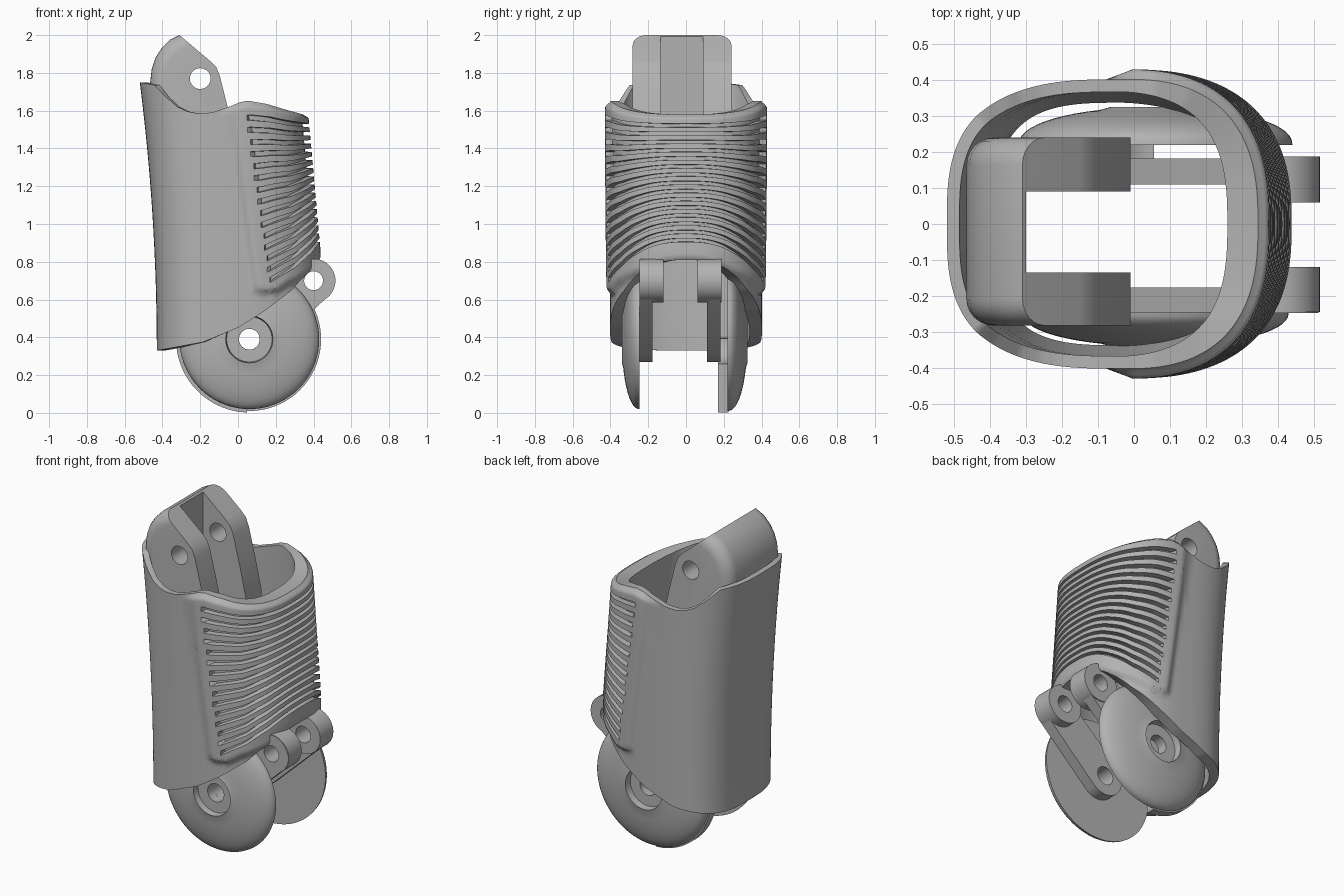
import bpy, bmesh, math
from math import sin, cos, pi, radians
from mathutils import Vector

if "Cube" in bpy.data.objects:
    bpy.data.objects.remove(bpy.data.objects["Cube"])

grey = bpy.data.materials.new("plain grey")
grey.use_nodes = True
grey.diffuse_color = (0.45, 0.45, 0.45, 1)
grey.node_tree.nodes["Principled BSDF"].inputs["Base Color"].default_value = (0.45, 0.45, 0.45, 1)

PIVOT = (0.06, 0.39)
HINGE = (0.40, 0.70)
KNUCKLE = (-0.20, 1.77)


def finish(name, bm):
    bmesh.ops.recalc_face_normals(bm, faces=bm.faces)
    mesh = bpy.data.meshes.new(name)
    bm.to_mesh(mesh)
    bm.free()
    mesh.materials.append(grey)
    ob = bpy.data.objects.new(name, mesh)
    bpy.context.collection.objects.link(ob)
    return ob


def smooth(ob, angle=32):
    bpy.ops.object.select_all(action='DESELECT')
    ob.select_set(True)
    bpy.context.view_layer.objects.active = ob
    bpy.ops.object.shade_smooth_by_angle(angle=radians(angle))


def skin(bm, loops):
    """Bridge closed loops of points into a closed ring of faces."""
    rows = [[bm.verts.new(p) for p in loop] for loop in loops]
    for a, b in zip(rows, rows[1:] + rows[:1]):
        for i in range(len(a)):
            j = (i + 1) % len(a)
            bm.faces.new((a[i], a[j], b[j], b[i]))


def lathe(name, centre, profile, segs=72):
    """Spin a closed (radius, y) profile about a y-directed axis."""
    bm = bmesh.new()
    skin(bm, [[(centre[0] + r * cos(2 * pi * i / segs), y, centre[1] + r * sin(2 * pi * i / segs))
               for r, y in profile] for i in range(segs)])
    ob = finish(name, bm)
    smooth(ob)
    return ob


def prism(name, outline, y0, y1):
    """Extrude an (x, z) outline along y."""
    bm = bmesh.new()
    ends = [[bm.verts.new((x, y, z)) for x, z in outline] for y in (y0, y1)]
    for end in ends:
        bm.faces.new(end)
    for i in range(len(outline)):
        j = (i + 1) % len(outline)
        bm.faces.new((ends[0][i], ends[0][j], ends[1][j], ends[1][i]))
    return finish(name, bm)


def arc(centre, r, a0, a1, n=20):
    return [(centre[0] + r * cos(a0 + (a1 - a0) * i / n),
             centre[1] + r * sin(a0 + (a1 - a0) * i / n)) for i in range(n + 1)]


def cut(ob, cutter):
    cutter.hide_render = True
    mod = ob.modifiers.new("cut", 'BOOLEAN')
    mod.operation, mod.object, mod.solver = 'DIFFERENCE', cutter, 'EXACT'
    bpy.context.view_layer.update()
    deps = bpy.context.evaluated_depsgraph_get()
    mesh = bpy.data.meshes.new_from_object(ob.evaluated_get(deps))
    ob.modifiers.clear()
    ob.data = mesh
    bpy.data.objects.remove(cutter)


def drill(ob, centre, r):
    cut(ob, prism("drill", arc(centre, r, 0, 2 * pi * 31 / 32, 31), -1, 1))


def lerp_table(table, x):
    for (x0, v0), (x1, v1) in zip(table, table[1:]):
        if x <= x1:
            return v0 + (v1 - v0) * max(0, (x - x0) / (x1 - x0))
    return table[-1][1]


def ease(a, b, v):
    v = min(1, max(0, (v - a) / (b - a)))
    return v * v * (3 - 2 * v)


# Hollow shell with a raised, grooved grip pad
TOP = [(-0.47, 1.75), (-0.40, 1.735), (-0.36, 1.68), (-0.30, 1.62), (-0.25, 1.595), (-0.20, 1.585),
       (-0.13, 1.59), (-0.05, 1.62), (0.02, 1.645), (0.08, 1.652), (0.2, 1.635), (0.3, 1.61), (0.43, 1.58)]
BOTTOM = [(-0.47, 0.33), (-0.2, 0.375), (0, 0.45), (0.15, 0.54), (0.3, 0.65), (0.38, 0.74), (0.43, 0.81)]
MID, HALF_Y, COLS, GROOVES = -0.03, 0.402, 200, 15
G0, G1 = 0.125, 0.935
STEP = (G1 - G0) / (GROOVES - 0.6)


def shell_point(th, t, inner=False):
    c, s = cos(th), sin(th)
    n = 2.6 if c > 0 else 3.0
    ux = math.copysign(abs(c) ** (2 / n), c)
    uy = math.copysign(abs(s) ** (2 / n), s)
    nominal = MID + ux * (0.46 if c > 0 else 0.44)
    lo, hi = lerp_table(BOTTOM, nominal), lerp_table(TOP, nominal)
    z = lo + t * (hi - lo)
    right = 0.41 - 0.09 * max(0, z - 0.85)
    left = 0.43 + 0.09 * max(0, (z - 0.33) / 1.42) ** 2
    a = right - MID if c > 0 else left + MID
    normal = Vector((math.copysign(abs(ux) ** (n - 1), c) / a,
                     math.copysign(abs(uy) ** (n - 1), s) / HALF_Y)).normalized()
    p = Vector((MID + a * ux, HALF_Y * uy))
    if inner:
        off = -0.035 - 0.05 * max(0, c) - 0.03 * max(0, 1 - t / 0.5) * abs(s)
    else:
        edge = -0.06 + 0.13 * (1.62 - z) / 0.97
        edge += 0.10 * (1 - ease(0.05, 0.16, t)) ** 2
        pad = ease(edge, edge + 0.045, p.x) * ease(0.03, 0.08, t + 0.06 * ease(0.25, 0.4, p.x))
        off = 0.028 * pad - 0.028 * pad * ease(0.965, 1.0, t) ** 2
        k = (t - G0) / STEP
        if 0 <= k < GROOVES and k % 1 < 0.4 and p.x > edge + 0.105:
            off -= 0.035
    p += normal * off
    return (p.x, p.y, z)


ts = [0, 0.02, 0.04, 0.06, 0.08, 0.1, 0.115]
for g in range(GROOVES):
    ts += [G0 + STEP * (g + f) for f in (-0.02, 0.01, 0.39, 0.42)]
ts += [0.95, 0.965, 0.975, 0.985, 0.993, 1]
angles = [2 * pi * i / COLS for i in range(COLS)]
bm = bmesh.new()
loops = [[shell_point(a, t) for a in angles] for t in ts]
loops += [[shell_point(a, t, True) for a in angles] for t in (1, 0.8, 0.6, 0.5, 0.35, 0.2, 0.1, 0)]
skin(bm, loops)
smooth(finish("grip_shell", bm), 40)

# Upper fork: rounded back, slot between two lugs, pivot hole
fork_outline = [(-0.31, 2.0), (-0.15, 1.865), (-0.115, 1.83), (-0.095, 1.78), (-0.05, 1.60), (-0.01, 1.42),
                (-0.01, 1.2), (-0.42, 1.0), (-0.44, 1.3), (-0.455, 1.6), (-0.465, 1.75), (-0.457, 1.82),
                (-0.437, 1.88), (-0.405, 1.93), (-0.36, 1.975)]
fork = prism("upper_fork", fork_outline, -0.282, 0.24)
bm = bmesh.new()
bm.from_mesh(fork.data)
back = [e for e in bm.edges if abs(e.verts[0].co.y - e.verts[1].co.y) < 0.01
        and max(v.co.x for v in e.verts) < -0.30]
bmesh.ops.bevel(bm, geom=back, offset=0.075, segments=6, profile=0.5, affect='EDGES', clamp_overlap=True)
bm.to_mesh(fork.data)
bm.free()
cut(fork, prism("slot", [(-0.30, 0.5), (0.5, 0.5), (0.5, 2.5), (-0.30, 2.5)], -0.135, 0.09))
drill(fork, KNUCKLE, 0.055)
smooth(fork)


# Domed side discs with a recessed pivot hole
def disc(name, y, depth, side, r=0.38):
    dome = [(r * cos(a), y + side * depth * sin(a) ** 0.9)
            for a in (radians(d) for d in range(0, 70, 6))]
    rim = [(0.125, y + side * depth), (0.12, y + side * depth * 0.6), (0.055, y + side * depth * 0.6), (0.055, y)]
    return lathe(name, PIVOT, dome + rim)


disc("front_disc", -0.245, 0.095, -1, 0.37)
disc("back_disc", 0.22, 0.105, 1, 0.38)

# Thicker lower quarter on the inner side of the back disc
sector = arc(PIVOT, 0.388, radians(178), radians(268), 24) + arc(PIVOT, 0.13, radians(268), radians(178), 12)
smooth(prism("back_disc_web", sector, 0.17, 0.225))

# Link bars with hinge knuckles
phi = math.atan2(HINGE[1] - PIVOT[1], HINGE[0] - PIVOT[0])
link_outline = (arc(PIVOT, 0.12, phi + pi / 2, phi + 3 * pi / 2)
                + arc(HINGE, 0.113, phi - pi / 2, phi + pi / 2))
for side, y0, y1, k0, k1 in (("front", -0.247, -0.177, -0.245, -0.12), ("back", 0.11, 0.222, 0.06, 0.188)):
    bar = prism(side + "_link_bar", link_outline, y0, min(y1, 0.182))
    drill(bar, PIVOT, 0.055)
    drill(bar, HINGE, 0.05)
    smooth(bar)
    lathe(side + "_hinge_knuckle", HINGE, [(0.05, k0), (0.116, k0), (0.116, k1), (0.05, k1)], 48)
